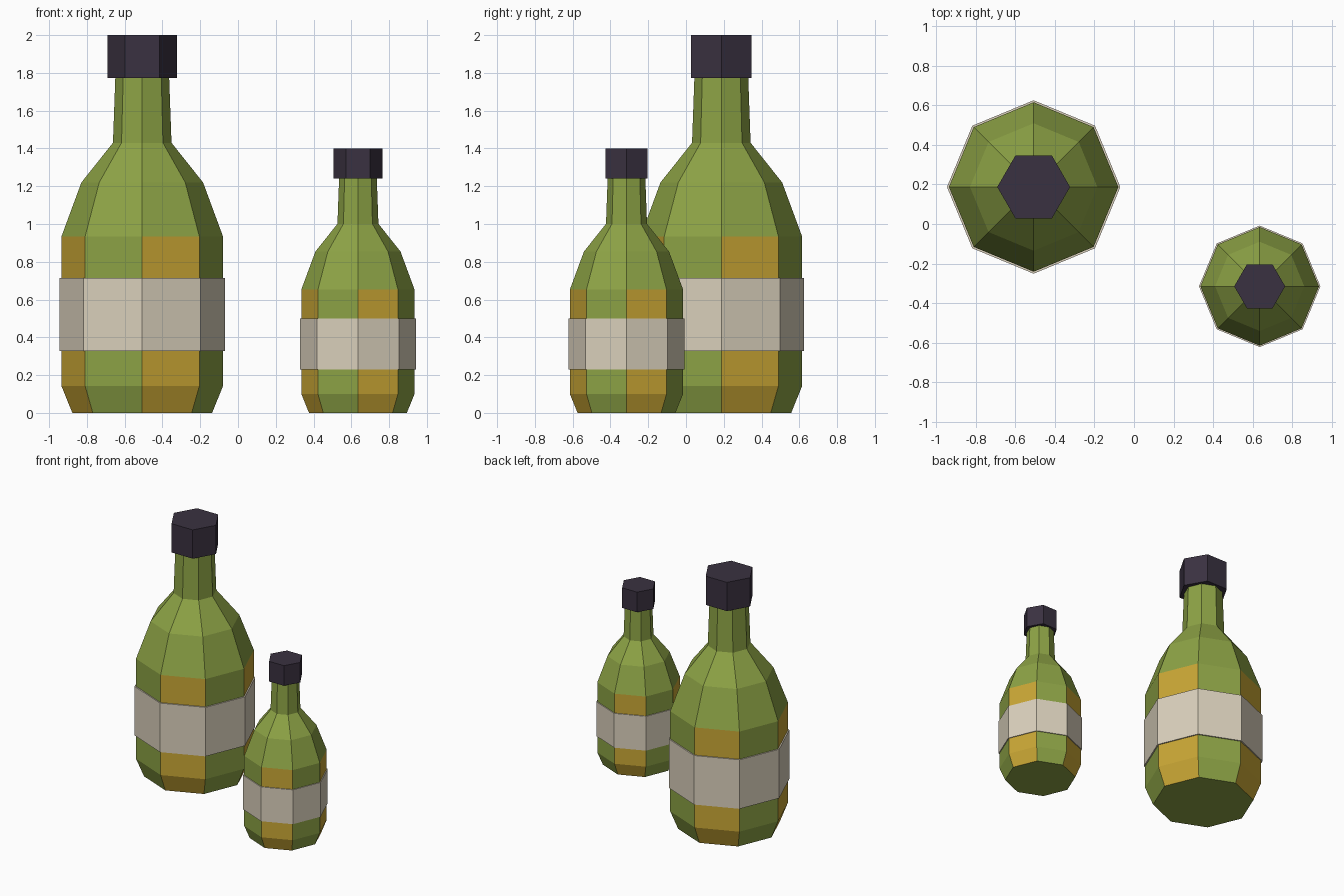
import bpy, bmesh
from math import cos, sin, tau

default = bpy.data.objects.get("Cube")
if default:
    bpy.data.objects.remove(default, do_unlink=True)


def material(name, colour):
    mat = bpy.data.materials.new(name)
    mat.use_nodes = True
    mat.diffuse_color = (*colour, 1)
    mat.node_tree.nodes["Principled BSDF"].inputs["Base Color"].default_value = (*colour, 1)
    return mat


green = material("green glass", (0.265, 0.365, 0.06))
amber = material("amber glass", (0.58, 0.38, 0.035))
cream = material("cream paper", (0.70, 0.63, 0.50))
dark = material("dark cap", (0.042, 0.031, 0.052))


def lathe(name, profile, sides, place, size, mats, closed=False, rule=None):
    """Sweep (radius, height) points round z into flat facets."""
    bm = bmesh.new()
    rings = [[bm.verts.new((r * cos(tau * i / sides), r * sin(tau * i / sides), z))
              for i in range(sides)] for r, z in profile]
    pairs = list(zip(rings, rings[1:]))
    if closed:
        pairs.append((rings[-1], rings[0]))
    else:
        bm.faces.new(rings[0][::-1])
        bm.faces.new(rings[-1])
    for low, high in pairs:
        for i in range(sides):
            j = (i + 1) % sides
            face = bm.faces.new((low[i], low[j], high[j], high[i]))
            if rule:
                face.material_index = rule(i, face.calc_center_median().z)
    bmesh.ops.recalc_face_normals(bm, faces=bm.faces)
    mesh = bpy.data.meshes.new(name)
    bm.to_mesh(mesh)
    bm.free()
    for mat in mats:
        mesh.materials.append(mat)
    obj = bpy.data.objects.new(name, mesh)
    obj.location = (*place, 0)
    obj.scale = (size, size, size)
    bpy.context.collection.objects.link(obj)
    return obj


GLASS = [(0.37, 0), (0.428, 0.143), (0.428, 0.933), (0.322, 1.22), (0.155, 1.43), (0.142, 1.79)]
LABEL = [(0.42, 0.328), (0.438, 0.328), (0.438, 0.715), (0.42, 0.715)]
CAP = [(0.184, 1.773), (0.184, 2.0)]


def amber_panels(side, height):
    # every other panel below the shoulder is amber
    return int(side % 2 == 0 and height < 0.933)


def bottle(prefix, place, size):
    lathe(prefix + "_bottle_glass", GLASS, 8, place, size, [green, amber], rule=amber_panels)
    lathe(prefix + "_bottle_label", LABEL, 8, place, size, [cream], closed=True)
    lathe(prefix + "_bottle_cap", CAP, 6, place, size, [dark])


bottle("large", (-0.507, 0.187), 1.0)
bottle("small", (0.635, -0.315), 0.7)
